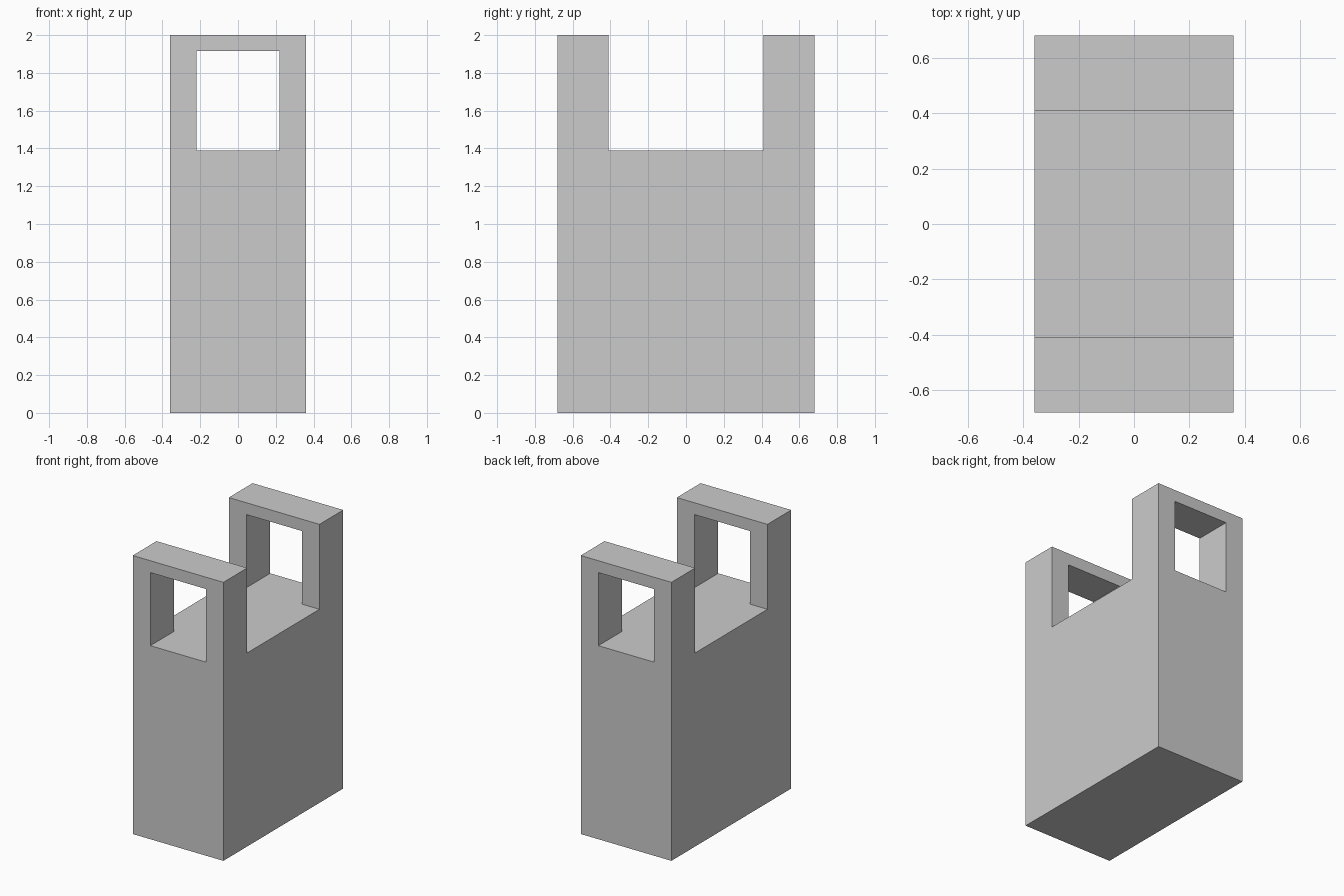
import bpy
import bmesh

if "Cube" in bpy.data.objects:
    bpy.data.objects.remove(bpy.data.objects["Cube"])

HALF_X, HALF_Y, HEIGHT = 0.36, 0.68, 2.0
SLOT_Y, FLOOR = 0.41, 1.39
WINDOW_X, WINDOW_TOP = 0.22, 1.915


def extrude_profile(name, profile, direction):
    """Closed profile of 3D points, extruded into a solid."""
    bm = bmesh.new()
    face = bm.faces.new([bm.verts.new(p) for p in profile])
    out = bmesh.ops.extrude_face_region(bm, geom=[face])
    verts = [v for v in out["geom"] if isinstance(v, bmesh.types.BMVert)]
    bmesh.ops.translate(bm, verts=verts, vec=direction)
    bmesh.ops.recalc_face_normals(bm, faces=bm.faces)
    mesh = bpy.data.meshes.new(name)
    bm.to_mesh(mesh)
    bm.free()
    obj = bpy.data.objects.new(name, mesh)
    bpy.context.collection.objects.link(obj)
    return obj


# Tower body: U-shaped side profile with two raised end walls
side = [(-HALF_Y, 0), (HALF_Y, 0), (HALF_Y, HEIGHT), (SLOT_Y, HEIGHT),
        (SLOT_Y, FLOOR), (-SLOT_Y, FLOOR), (-SLOT_Y, HEIGHT), (-HALF_Y, HEIGHT)]
body = extrude_profile("tower_body", [(-HALF_X, y, z) for y, z in side],
                       (2 * HALF_X, 0, 0))

# Window opening through both end walls, flush with the floor
window = [(-WINDOW_X, FLOOR), (WINDOW_X, FLOOR),
          (WINDOW_X, WINDOW_TOP), (-WINDOW_X, WINDOW_TOP)]
cutter = extrude_profile("window_cutter", [(x, -1, z) for x, z in window],
                         (0, 2, 0))
cutter.hide_render = True
cutter.hide_set(True)

cut = body.modifiers.new("windows", 'BOOLEAN')
cut.operation = 'DIFFERENCE'
cut.solver = 'EXACT'
cut.object = cutter
